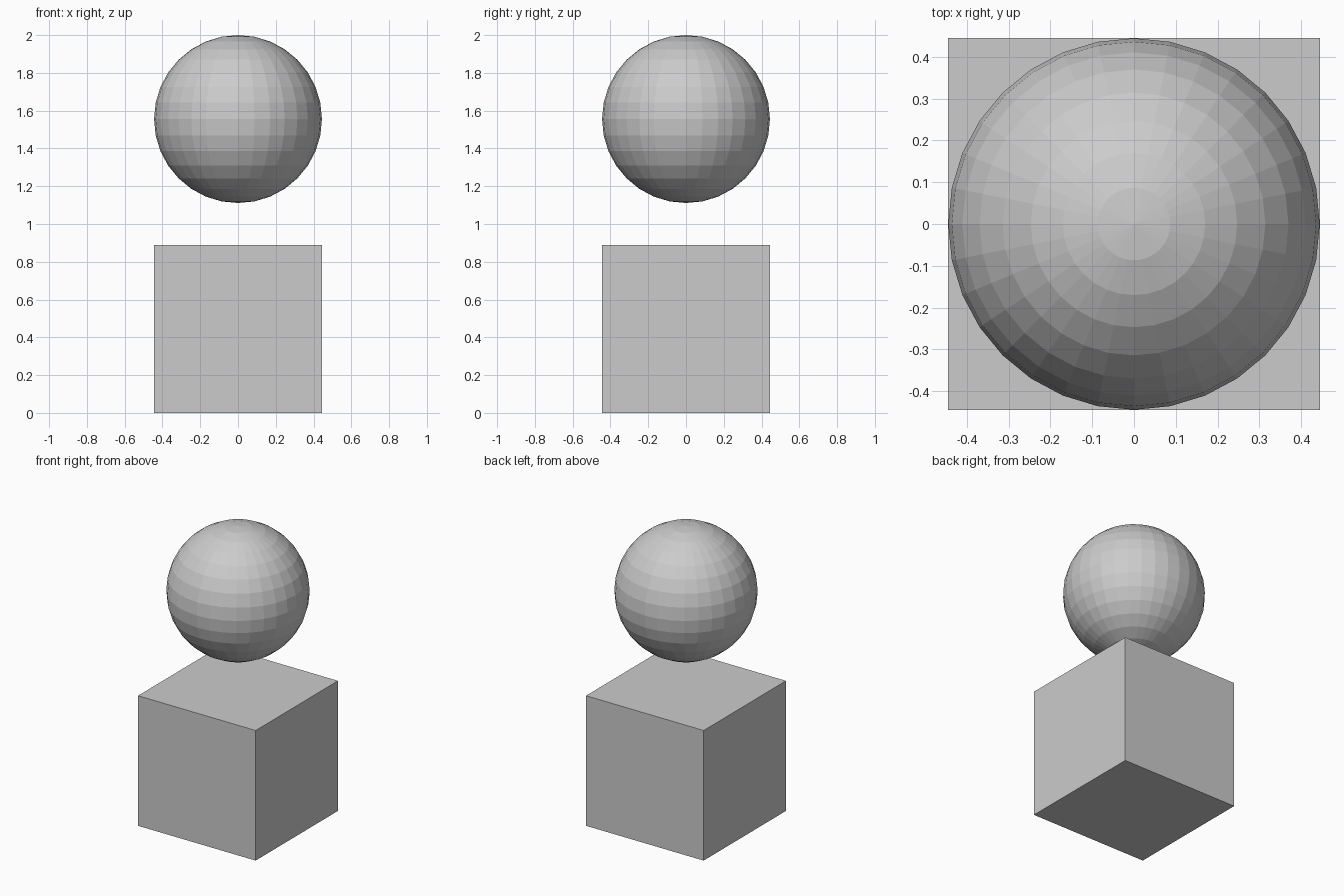
import bpy

if "Cube" in bpy.data.objects:
    bpy.data.objects.remove(bpy.data.objects["Cube"])

R = 2 / 4.5  # sphere radius; cube is 2R wide, gap is R/2

# Cube base
bpy.ops.mesh.primitive_cube_add(size=2 * R, location=(0, 0, R))
bpy.context.object.name = "cube_base"

# Floating faceted sphere
bpy.ops.mesh.primitive_uv_sphere_add(segments=32, ring_count=16, radius=R,
                                     location=(0, 0, 3.5 * R))
bpy.context.object.name = "floating_sphere"
bpy.ops.object.shade_flat()
